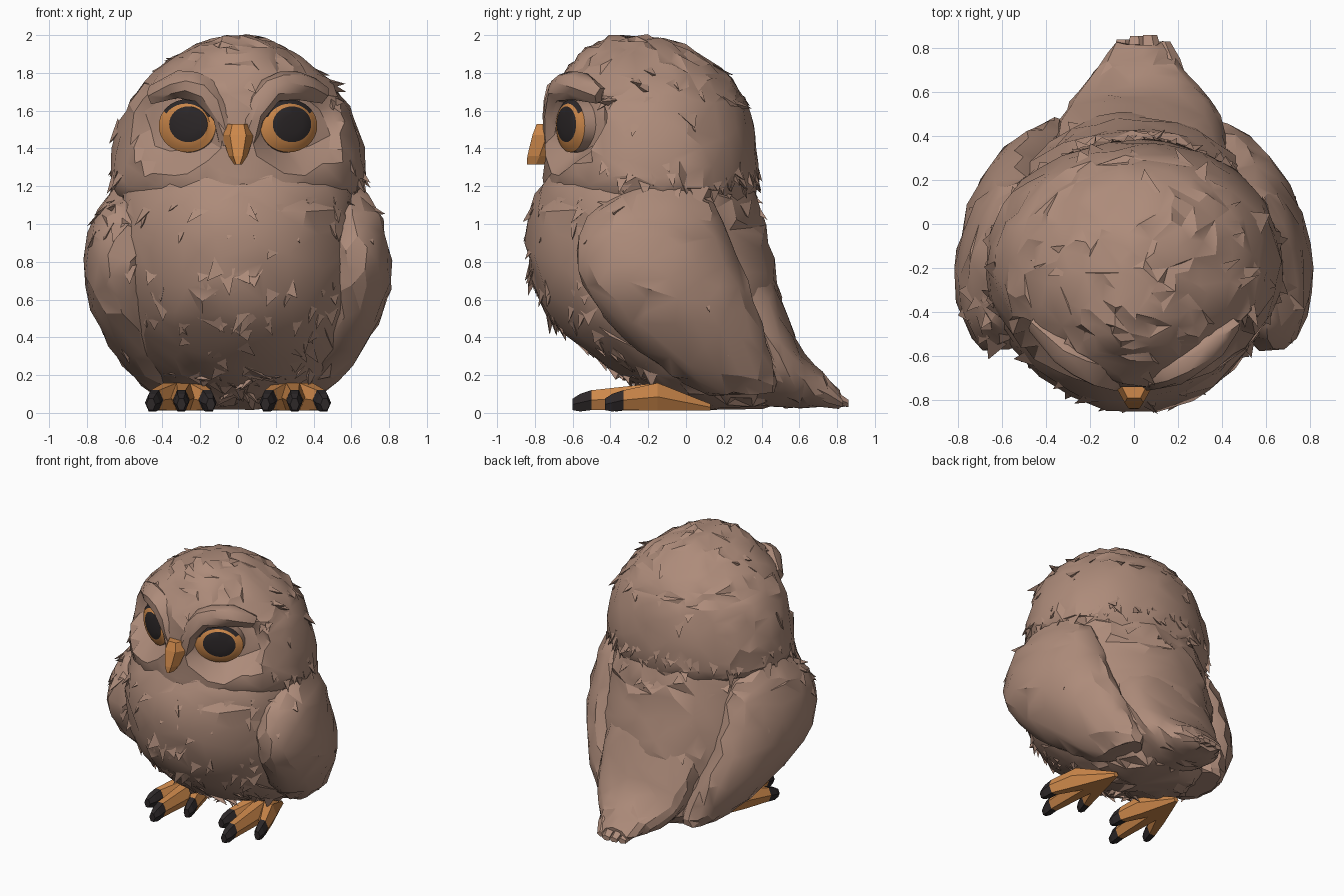
import bpy, bmesh, math, random
from mathutils import Vector
from mathutils.bvhtree import BVHTree

random.seed(4)
if "Cube" in bpy.data.objects:
    bpy.data.objects.remove(bpy.data.objects["Cube"])


def material(name, r, g, b):
    m = bpy.data.materials.new(name)
    m.use_nodes = True
    m.diffuse_color = (r, g, b, 1)
    m.node_tree.nodes["Principled BSDF"].inputs["Base Color"].default_value = (r, g, b, 1)
    return m


BROWN = material("feather brown", 0.42, 0.26, 0.195)
ORANGE = material("warm orange", 0.62, 0.25, 0.07)
DARK = material("near black", 0.026, 0.021, 0.022)


def finish(name, bm, mats, angle=30, ratio=None):
    """Turn a bmesh into an object, optionally faceted into irregular triangles."""
    bmesh.ops.recalc_face_normals(bm, faces=bm.faces)
    mesh = bpy.data.meshes.new(name)
    bm.to_mesh(mesh)
    bm.free()
    for m in mats:
        mesh.materials.append(m)
    ob = bpy.data.objects.new(name, mesh)
    bpy.context.collection.objects.link(ob)
    bpy.ops.object.select_all(action="DESELECT")
    ob.select_set(True)
    bpy.context.view_layer.objects.active = ob
    if ratio:
        ob.modifiers.new("facets", "DECIMATE").ratio = ratio
        bpy.ops.object.modifier_apply(modifier="facets")
    if angle:
        bpy.ops.object.shade_smooth_by_angle(angle=math.radians(angle))
    return ob


def resample(rows, steps):
    """Catmull-Rom curve through rows of numbers."""
    out = []
    for i in range(len(rows) - 1):
        quad = [rows[max(i - 1, 0)], rows[i], rows[i + 1], rows[min(i + 2, len(rows) - 1)]]
        for s in range(steps):
            t = s / steps
            out.append([b + 0.5 * t * (c - a + t * (2*a - 5*b + 4*c - d + t * (3*(b - c) + d - a)))
                        for a, b, c, d in zip(*quad)])
    return out + [list(rows[-1])]


def loft(rings, n):
    """Skin elliptical rings given as (centre, half axis, half axis)."""
    bm = bmesh.new()
    loops = []
    for c, u, v in rings:
        angles = [2 * math.pi * k / n for k in range(n)]
        loops.append([bm.verts.new(Vector(c) + Vector(u) * math.cos(a) + Vector(v) * math.sin(a))
                      for a in angles])
    for p, q in zip(loops, loops[1:]):
        for k in range(n):
            bm.faces.new((p[k], p[(k + 1) % n], q[(k + 1) % n], q[k]))
    bm.faces.new(loops[0])
    bm.faces.new(loops[-1])
    return bm


def jitter(bm, amount):
    """Even out crowded points, then roughen the surface."""
    bmesh.ops.remove_doubles(bm, verts=bm.verts, dist=0.028)
    for v in bm.verts:
        v.co += Vector([random.uniform(-amount, amount) for _ in range(3)])


def standing(rows):
    """Rows of height, front, back, half width become level rings."""
    return [((0, (f + b) / 2, z), (w, 0, 0), (0, (b - f) / 2, 0)) for z, f, b, w in rows]


# Body
body_rows = [(0.03, 0.1, 0.42, 0.16), (0.08, -0.08, 0.48, 0.3), (0.2, -0.34, 0.5, 0.46),
             (0.4, -0.62, 0.51, 0.58), (0.6, -0.78, 0.5, 0.63), (0.8, -0.84, 0.465, 0.645),
             (1.0, -0.84, 0.41, 0.64), (1.15, -0.79, 0.37, 0.63), (1.3, -0.71, 0.3, 0.57)]
bm = loft(standing(resample(body_rows, 3)), 44)
jitter(bm, 0.016)
body = finish("body", bm, [BROWN], 25, 0.32)

# Head with flattened eye sockets
head_rows = [(1.1, -0.68, 0.34, 0.58), (1.2, -0.745, 0.38, 0.67), (1.4, -0.745, 0.375, 0.66),
             (1.6, -0.74, 0.335, 0.6), (1.7, -0.71, 0.285, 0.53), (1.8, -0.65, 0.21, 0.44),
             (1.9, -0.56, 0.08, 0.31), (1.96, -0.48, -0.05, 0.19), (1.995, -0.4, -0.18, 0.07)]
bm = loft(standing(resample(head_rows, 3)), 52)
jitter(bm, 0.012)
for v in bm.verts:
    d = math.hypot((abs(v.co.x) - 0.33) / 0.27, (v.co.z - 1.51) / 0.25)
    if d < 1 and v.co.y < -0.2:
        f = min(1, 2 * (1 - d))
        v.co.y += 0.14 * f * f * (3 - 2 * f)
head = finish("head", bm, [BROWN], 25, 0.42)

# Tail wedge flowing out of the back, and its feather tips
tail_rows = [(0.25, 0.05, 1.05, 0.42), (0.42, 0.04, 0.8, 0.38), (0.53, 0.03, 0.52, 0.34),
             (0.62, 0.03, 0.32, 0.27), (0.72, 0.03, 0.22, 0.19), (0.82, 0.025, 0.11, 0.12)]
bm = loft([((0.03, y, (lo + hi) / 2), (w, 0, 0), (0, 0, (hi - lo) / 2))
           for y, lo, hi, w in resample(tail_rows, 3)], 22)
jitter(bm, 0.01)
tail = finish("tail", bm, [BROWN], 25, 0.45)
for i, (x, tip) in enumerate([(-0.05, 0.84), (0.01, 0.855), (0.07, 0.86), (0.13, 0.83)]):
    bm = loft([((x * 1.6, 0.55, 0.2), (0.07, 0, 0), (0, 0, 0.06)),
               ((x * 1.2, 0.75, 0.1), (0.055, 0, 0), (0, 0, 0.05)),
               ((x, tip, 0.05), (0.035, 0, 0), (0, 0, 0.02))], 5)
    finish(f"tail_feather_{i + 1}", bm, [BROWN])

# Folded wings: height, front, back, outer edge, thickness
wing_rows = [(1.21, -0.25, 0.0, 0.64, 0.06), (1.1, -0.44, 0.14, 0.72, 0.16),
             (1.0, -0.53, 0.2, 0.765, 0.2), (0.8, -0.58, 0.28, 0.805, 0.23),
             (0.6, -0.5, 0.35, 0.785, 0.22), (0.4, -0.33, 0.42, 0.7, 0.2),
             (0.2, -0.08, 0.47, 0.56, 0.16), (0.1, 0.12, 0.48, 0.44, 0.08)]
wings = []
for side, s in (("right", -1), ("left", 1)):
    bm = loft([((s * (o - t), (f + b) / 2, z), (-s * 0.25 * t, (b - f) / 2, 0), (s * t, 0, 0))
               for z, f, b, o, t in resample(wing_rows, 3)], 28)
    jitter(bm, 0.013)
    wings.append(finish(f"{side}_wing", bm, [BROWN], 25, 0.35))

# Feather tufts scattered over the plumage
verts, polys = [], []
for ob in [body, head, tail] + wings:
    base = len(verts)
    verts += [v.co.copy() for v in ob.data.vertices]
    polys += [[base + i for i in p.vertices] for p in ob.data.polygons]
tree = BVHTree.FromPolygons(verts, polys)


def tufts(name, count, turn, height):
    bm = bmesh.new()
    for _ in range(count):
        a, z = math.radians(random.uniform(*turn)), random.uniform(*height)
        out = Vector((math.sin(a), -math.cos(a), 0))
        p, n, _, _ = tree.ray_cast(Vector((0, -0.15, z)) + out * 3, -out)
        if p is None:
            continue
        if n.dot(out) < 0:
            n = -n
        down = Vector((random.uniform(-0.9, 0.9), random.uniform(-0.5, 0.5), -1))
        down = (down - n * down.dot(n)).normalized()
        across = n.cross(down) * random.uniform(0.03, 0.075)
        length = random.uniform(0.07, 0.15)
        tip = p + down * length + n * random.uniform(0.0, 0.022)
        pts = [p + across - n * 0.01, p - across * random.uniform(0.3, 1) - n * 0.01, tip,
               p + down * length * 0.4 - n * 0.04]
        vs = [bm.verts.new(q) for q in pts]
        for i in range(4):
            bm.faces.new(vs[:i] + vs[i + 1:])
    finish(name, bm, [BROWN], None)


tufts("collar_feathers", 80, (65, 295), (1.08, 1.36))
tufts("belly_feathers", 50, (-55, 55), (0.27, 0.8))
tufts("chest_feathers", 30, (-75, 75), (0.95, 1.25))
tufts("crown_feathers", 16, (-180, 180), (1.76, 1.9))
tufts("head_side_feathers", 22, (60, 300), (1.4, 1.75))
tufts("under_feathers", 40, (-90, 90), (0.1, 0.28))
tufts("wing_feathers", 16, (0, 360), (0.3, 1.0))

# Eyes, brows and feet
for side, s, glance in (("right", -1, -0.02), ("left", 1, 0.006)):
    # Eye: pupil, iris, dark upper lid and hidden skirt as concentric rings
    bm = bmesh.new()
    n = 32
    right = Vector((s * 0.89, 0.45, 0))
    front = Vector((s * 0.45, -0.89, 0))
    centre = Vector((s * 0.265, -0.605, 1.52))
    loops = []
    for r, bulge, shift, lift in ((0.36, 0.042, glance, 0.008), (0.7, 0.035, glance, 0.008),
                                  (0.87, 0.022, 0, 0), (1.04, 0.008, 0, 0), (1.08, -0.09, 0, 0)):
        loop = []
        for k in range(n):
            a = 2 * math.pi * k / n
            loop.append(bm.verts.new(centre + right * (0.163 * r * math.cos(a) + shift)
                                     + front * bulge
                                     + Vector((0, 0, 0.135 * r * math.sin(a) + lift))))
        loops.append(loop)
    bm.faces.new(loops[0]).material_index = 1
    for i in range(4):
        for k in range(n):
            j = (k + 1) % n
            face = bm.faces.new((loops[i][k], loops[i][j], loops[i + 1][j], loops[i + 1][k]))
            lid = i == 2 and 3 <= k < 14
            face.material_index = 2 if i == 3 else int(i == 0 or lid)
    finish(f"{side}_eye", bm, [ORANGE, DARK, BROWN], 30)

    # Soft brow running from the bridge of the beak over the eye
    brow = resample([(0.055, -0.70, 1.42, 0.045), (0.085, -0.70, 1.56, 0.055),
                     (0.17, -0.665, 1.70, 0.075), (0.31, -0.575, 1.735, 0.075),
                     (0.45, -0.45, 1.68, 0.05)], 2)
    rings = []
    for i, row in enumerate(brow):
        a, b = Vector(brow[max(i - 1, 0)][:3]), Vector(brow[min(i + 1, len(brow) - 1)][:3])
        along = (b - a).normalized()
        u = along.cross(Vector((0, 1, 0))).normalized()
        v = along.cross(u)
        flip = Vector((s, 1, 1))
        rings.append((Vector(row[:3]) * flip, u * flip * row[3], v * flip * row[3]))
    bm = loft(rings, 9)
    jitter(bm, 0.007)
    finish(f"{side}_brow", bm, [BROWN], 35, 0.6)

    # Three toes fanning from the heel, each with a claw
    for toe, x, y in (("inner", 0.165, -0.31), ("middle", 0.3, -0.5), ("outer", 0.44, -0.33)):
        heel, mid = Vector((s * 0.27, 0.13, 0.03)), Vector((s * (0.14 + x * 0.5), -0.15, 0.085))
        end, tip = Vector((s * x, y, 0.068)), Vector((s * (x + (x - 0.3) * 0.15), y - 0.1, 0.045))
        up = lambda h: (0, 0, h)
        wide = lambda w: (w, 0, 0)
        bm = loft([(heel, wide(0.02), up(0.02)), (mid, wide(0.07), up(0.085)),
                   (end, wide(0.045), up(0.06))], 6)
        finish(f"{side}_{toe}_toe", bm, [ORANGE], None)
        bm = loft([(end, wide(0.044), up(0.061)), (end.lerp(tip, 0.6), wide(0.04), up(0.054)),
                   (tip, wide(0.024), up(0.035))], 6)
        finish(f"{side}_{toe}_claw", bm, [DARK], None)

# Beak
beak_rows = [(1.315, -0.85, -0.74, 0.02), (1.36, -0.85, -0.7, 0.05),
             (1.47, -0.825, -0.65, 0.085), (1.53, -0.8, -0.66, 0.06)]
finish("beak", loft(standing(beak_rows), 6), [ORANGE], None)
